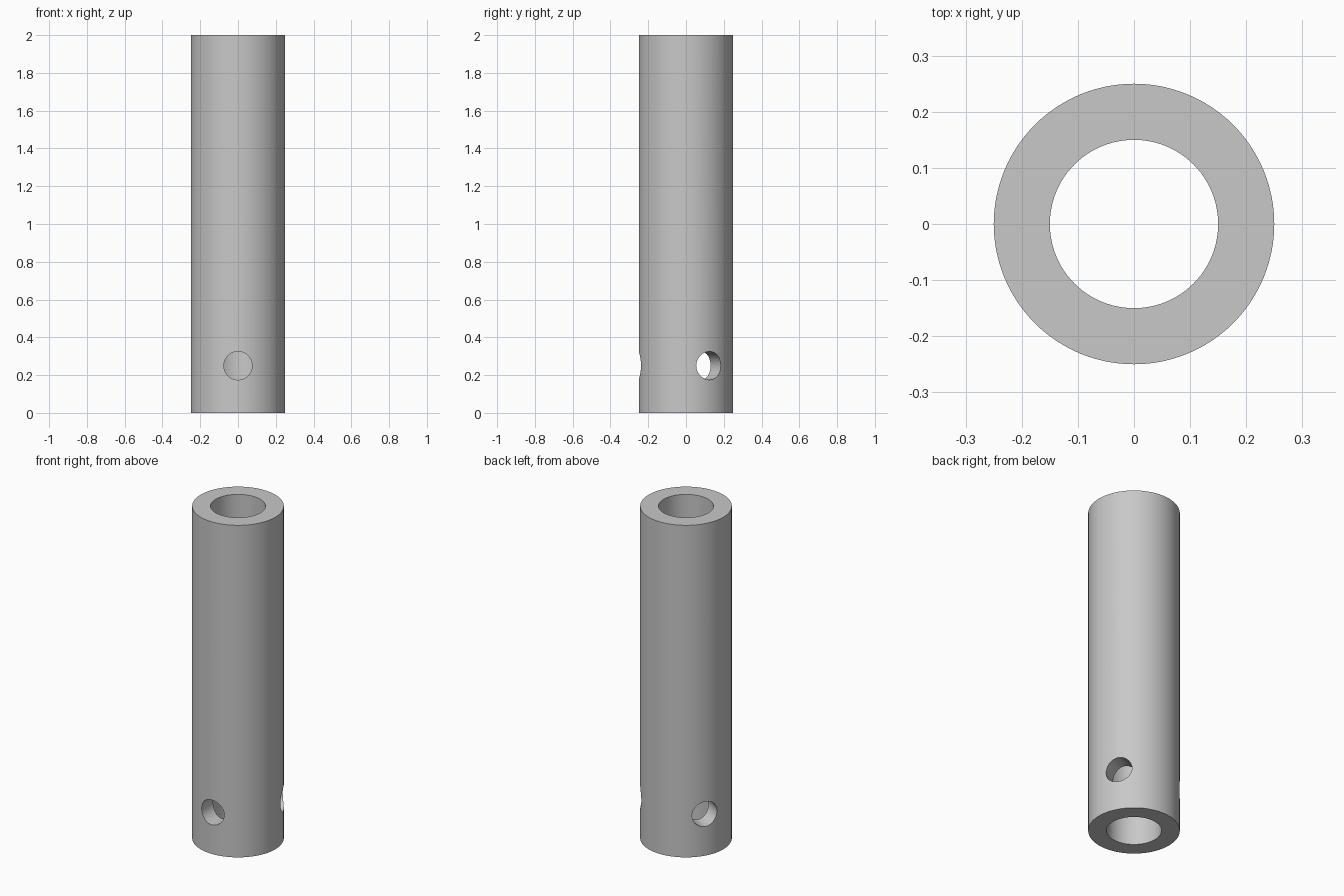
import bpy, bmesh
from math import radians, pi
from mathutils import Matrix, Vector

cube = bpy.data.objects.get("Cube")
if cube:
    bpy.data.objects.remove(cube, do_unlink=True)

OUTER, BORE, HEIGHT = 0.25, 0.15, 2.0
HOLE_RADIUS, HOLE_HEIGHT = 0.075, 0.25

# Plain grey metal
grey = bpy.data.materials.new("grey metal")
grey.use_nodes = True
colour = (0.58, 0.58, 0.58, 1)
grey.diffuse_color = colour
grey.node_tree.nodes["Principled BSDF"].inputs["Base Color"].default_value = colour


def add_object(name, bm):
    bmesh.ops.recalc_face_normals(bm, faces=bm.faces)
    mesh = bpy.data.meshes.new(name)
    bm.to_mesh(mesh)
    bm.free()
    mesh.materials.append(grey)
    obj = bpy.data.objects.new(name, mesh)
    bpy.context.collection.objects.link(obj)
    return obj


# Tube: the wall section spun around the z axis
bm = bmesh.new()
section = [(BORE, 0), (OUTER, 0), (OUTER, HEIGHT), (BORE, HEIGHT)]
verts = [bm.verts.new((r, 0, z)) for r, z in section]
edges = [bm.edges.new((verts[i - 1], verts[i])) for i in range(len(verts))]
bmesh.ops.spin(bm, geom=verts + edges, cent=(0, 0, 0), axis=(0, 0, 1),
               angle=2 * pi, steps=96, use_merge=True)
bmesh.ops.remove_doubles(bm, verts=bm.verts, dist=0.0001)
tube = add_object("tube", bm)

# Three radial cross holes, evenly spaced, one facing the front
bm = bmesh.new()
for angle in (-90, 30, 150):
    place = (Matrix.Translation((0, 0, HOLE_HEIGHT))
             @ Matrix.Rotation(radians(angle), 4, "Z")
             @ Matrix.Translation((0.2, 0, 0))
             @ Matrix.Rotation(pi / 2, 4, "Y"))
    bmesh.ops.create_cone(bm, cap_ends=True, segments=48, radius1=HOLE_RADIUS,
                          radius2=HOLE_RADIUS, depth=0.24, matrix=place)
cutter = add_object("hole_cutter", bm)
cutter.hide_render = True

cut = tube.modifiers.new("cross holes", "BOOLEAN")
cut.operation = "DIFFERENCE"
cut.solver = "EXACT"
cut.object = cutter

# Bake the cut, then smooth the round walls and keep the rims sharp
bpy.ops.object.select_all(action="DESELECT")
tube.select_set(True)
bpy.context.view_layer.objects.active = tube
bpy.ops.object.modifier_apply(modifier=cut.name)
bpy.data.objects.remove(cutter, do_unlink=True)
bpy.ops.object.shade_smooth_by_angle(angle=radians(30))
